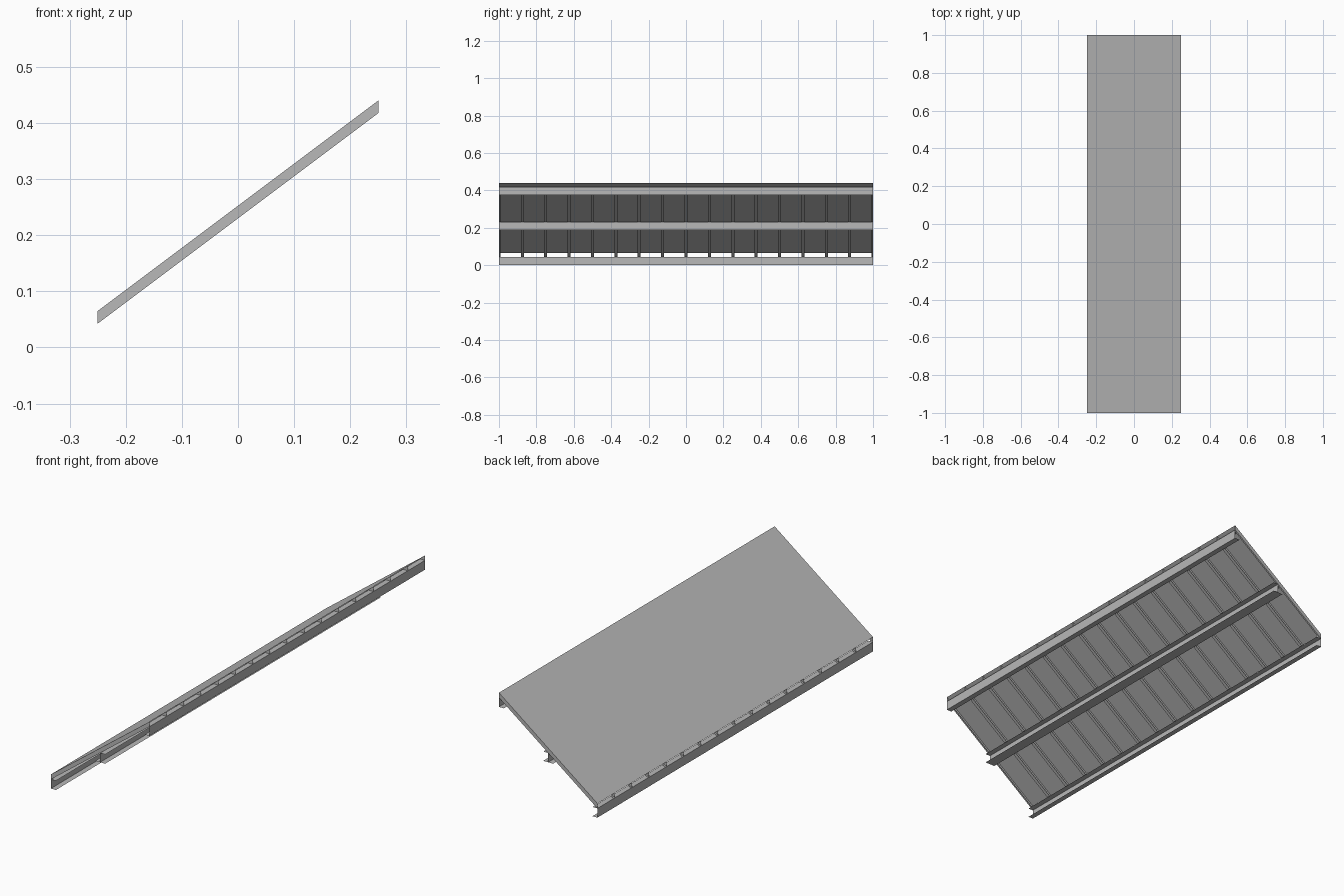
import bpy

cube = bpy.data.objects.get("Cube")
if cube:
    bpy.data.objects.remove(cube, do_unlink=True)

# One plain grey for everything
steel = bpy.data.materials.new("steel_grey")
steel.use_nodes = True
GREY = (0.48, 0.48, 0.48, 1)
steel.diffuse_color = GREY
steel.node_tree.nodes["Principled BSDF"].inputs["Base Color"].default_value = GREY

HALF_X, HALF_Y = 0.25, 1.0
SLOPE = 0.75           # rise of the roof per unit of x
MID_TOP = 0.2525       # roof height at x = 0
JOIST_DEPTH = 0.0225
BEAM_DEPTH = 0.0425
BEAM_FLANGE = 0.025
JOIST_FLANGE = 0.008
BAYS = 16


def roof_z(x, drop=0.0):
    return MID_TOP + SLOPE * x - drop


def sheet_part(name, quads):
    """Thin sheet-metal part made of four-cornered faces."""
    verts = [corner for quad in quads for corner in quad]
    faces = [tuple(range(i, i + 4)) for i in range(0, len(verts), 4)]
    mesh = bpy.data.meshes.new(name)
    mesh.from_pydata(verts, [], faces)
    mesh.materials.append(steel)
    obj = bpy.data.objects.new(name, mesh)
    bpy.context.collection.objects.link(obj)
    return obj


def sloped(y0, y1, drop):
    """Face parallel to the roof between two y positions."""
    return [(x, y, roof_z(x, drop)) for x, y in
            ((-HALF_X, y0), (HALF_X, y0), (HALF_X, y1), (-HALF_X, y1))]


def along_y(x0, z0, x1, z1):
    """Face running the full length of the roof."""
    return [(x0, -HALF_Y, z0), (x1, -HALF_Y, z1),
            (x1, HALF_Y, z1), (x0, HALF_Y, z0)]


# Roof sheet
sheet_part("roof_sheet", [sloped(-HALF_Y, HALF_Y, 0)])

# Sloping joists: a web with a bottom flange, cut short at the two ends
for i in range(BAYS + 1):
    y = -HALF_Y + 2 * HALF_Y * i / BAYS
    low = max(y - JOIST_FLANGE, -HALF_Y)
    high = min(y + JOIST_FLANGE, HALF_Y)
    web = [(x, y, roof_z(x, drop)) for x, drop in
           ((-HALF_X, JOIST_DEPTH), (HALF_X, JOIST_DEPTH), (HALF_X, 0), (-HALF_X, 0))]
    sheet_part(f"joist_{i + 1}", [web, sloped(low, high, JOIST_DEPTH)])

# Long beams: channels along both edges, a full I section in the middle
for name, x in (("low_beam", -HALF_X), ("middle_beam", 0.0), ("high_beam", HALF_X)):
    top = roof_z(x, JOIST_DEPTH)
    bottom = top - BEAM_DEPTH
    left = max(x - BEAM_FLANGE, -HALF_X)
    right = min(x + BEAM_FLANGE, HALF_X)
    sheet_part(name, [along_y(x, bottom, x, top),
                      along_y(left, bottom, right, bottom),
                      along_y(left, top, right, top)])
